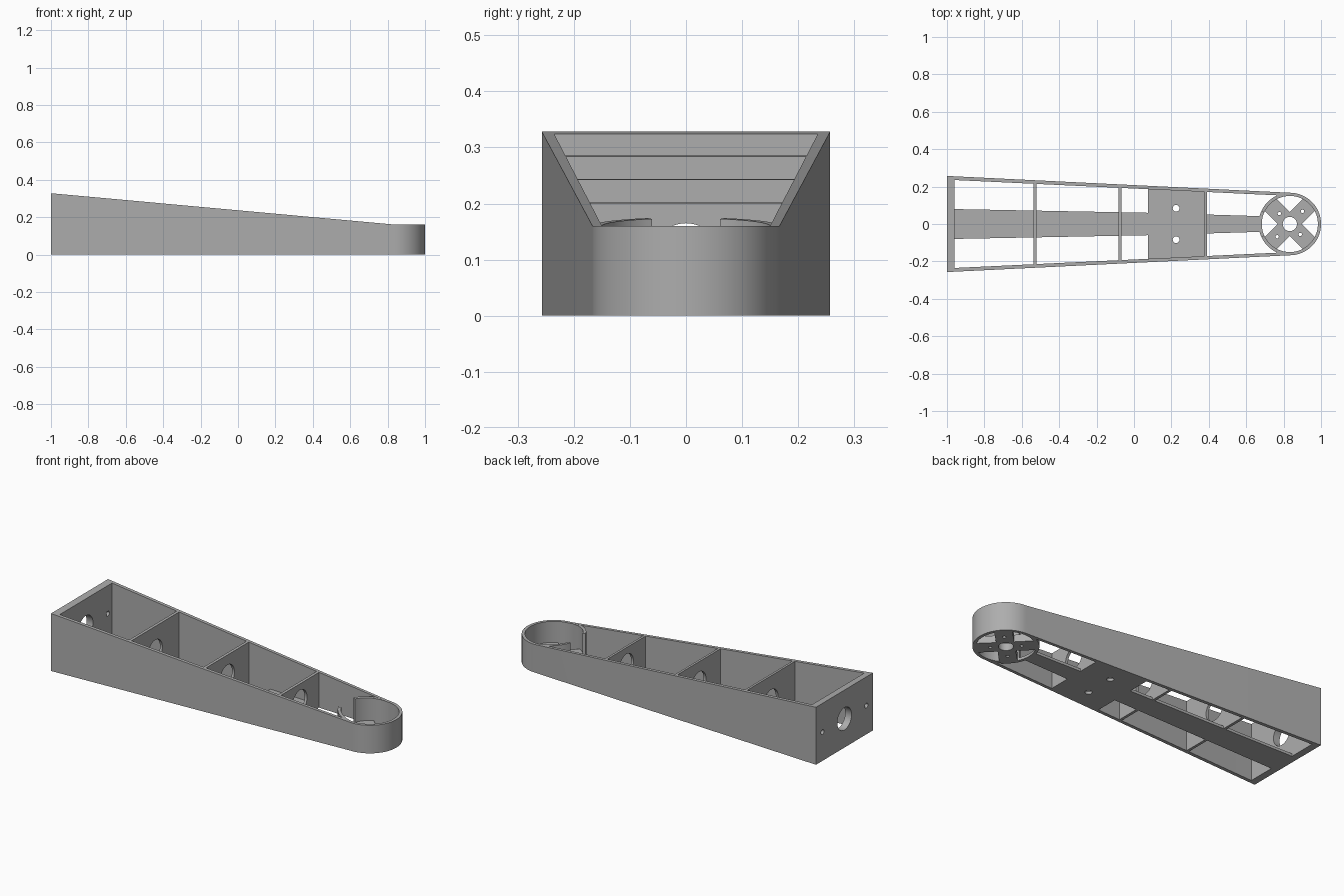
import bpy, bmesh
from math import sin, cos, radians, asin, pi

old = bpy.data.objects.get("Cube")
if old:
    bpy.data.objects.remove(old, do_unlink=True)

grey = bpy.data.materials.new("plain grey")
grey.use_nodes = True
COLOUR = (0.42, 0.42, 0.42, 1)
grey.diffuse_color = COLOUR
grey.node_tree.nodes["Principled BSDF"].inputs["Base Color"].default_value = COLOUR

HUB, R_OUT, R_IN = 0.833, 0.167, 0.15   # hub centre along x and ring radii
FLOOR = 0.015                           # floor plate thickness
TAN = 87.2                              # angle where the walls meet the ring


def top(x):
    """Height of the sloping upper edge."""
    return 0.16 + 0.168 * max(0, HUB - x) / (HUB + 1)


def half_width(x):
    """Half the outer width between the side walls."""
    return 0.257 - 0.0489 * (x + 1)


def finish(name, bm):
    bmesh.ops.recalc_face_normals(bm, faces=bm.faces)
    mesh = bpy.data.meshes.new(name)
    bm.to_mesh(mesh)
    bm.free()
    ob = bpy.data.objects.new(name, mesh)
    bpy.context.collection.objects.link(ob)
    mesh.materials.append(grey)
    bpy.ops.object.select_all(action='DESELECT')
    ob.select_set(True)
    bpy.context.view_layer.objects.active = ob
    bpy.ops.object.shade_smooth_by_angle(angle=radians(30))
    return ob


def circle(u, v, r, n=32):
    return [(u + r * cos(2 * pi * i / n), v + r * sin(2 * pi * i / n)) for i in range(n)]


def slab(name, loops, place, shift):
    """Fill an outline with holes, then thicken it along shift."""
    bm = bmesh.new()
    edges = []
    for loop in loops:
        vs = [bm.verts.new(place(u, v)) for u, v in loop]
        edges += [bm.edges.new((vs[i - 1], vs[i])) for i in range(len(vs))]
    bmesh.ops.triangle_fill(bm, edges=edges, use_beauty=True, use_dissolve=False)
    new = bmesh.ops.extrude_face_region(bm, geom=bm.faces[:])["geom"]
    bmesh.ops.translate(bm, vec=shift, verts=[g for g in new if isinstance(g, bmesh.types.BMVert)])
    for v in bm.verts:
        v.co.z = min(v.co.z, top(v.co.x))
    return finish(name, bm)


def band(name, outer, inner, height):
    """Upright wall between two matching paths."""
    bm = bmesh.new()
    rows = []
    for a, b in zip(outer, inner):
        rows.append([bm.verts.new(p) for p in (
            (*a, 0), (*a, height(a[0])), (*b, height(b[0])), (*b, 0))])
    for p, q in zip(rows, rows[1:]):
        for i in range(4):
            bm.faces.new((p[i - 1], p[i], q[i], q[i - 1]))
    bm.faces.new(rows[0])
    bm.faces.new(rows[-1])
    return finish(name, bm)


def arc(r, start, end, n):
    angles = [radians(start + (end - start) * i / n) for i in range(n + 1)]
    return [(HUB + r * cos(a), r * sin(a)) for a in angles]


# Tapered side walls running round the hub in one piece
w = half_width(-1)
band("side_walls",
     [(-1, w)] + arc(R_OUT, TAN, -TAN, 48) + [(-1, -w)],
     [(-1, w - 0.02)] + arc(R_IN, TAN, -TAN, 48) + [(-1, 0.02 - w)], top)

# Inner half of the hub ring, open in the middle above a low sill
for name, a, b, h in (("ring_left", TAN, 156, top),
                      ("ring_right", -TAN, -156, top),
                      ("ring_sill", 156, 204, lambda x: FLOOR)):
    band(name, arc(R_OUT, a, b, 16), arc(R_IN, a, b, 16), h)

# End wall and ribs, each with a round hole at half height
for name, x, thick in (("end_wall", -1, 0.04), ("rear_rib", -0.537, 0.015),
                       ("middle_rib", -0.082, 0.015), ("front_rib", 0.376, 0.015)):
    w, h = half_width(x + thick) - 0.01, top(x)
    loops = [[(-w, 0), (w, 0), (w, h), (-w, h)], circle(0, h / 2, 0.064)]
    if name == "end_wall":
        loops += [circle(s * 0.198, h / 2, 0.014, 16) for s in (-1, 1)]
    slab(name, loops, lambda u, v: (x, u, v), (thick, 0, 0))

# Floor spine widening into a mounting plate
half = [(-0.97, 0.08), (0.075, 0.06), (0.075, half_width(0.075) - 0.015),
        (0.376, half_width(0.376) - 0.015), (0.376, 0.051), (0.675, 0.042)]
outline = half + [(x, -y) for x, y in reversed(half)]
slab("floor_spine", [outline] + [circle(0.225, s * 0.084, 0.018) for s in (-1, 1)],
     lambda u, v: (u, v, 0), (0, 0, FLOOR))

# Four-armed hub plate with centre bore and screw holes
ARM = 0.045
spread = asin(ARM / R_IN)
cross, screws = [], []
for k in range(4):
    a = pi / 4 + k * pi / 2
    for d in (-spread, 0, spread):
        cross.append((HUB + 0.153 * cos(a + d), 0.153 * sin(a + d)))
    cross.append((HUB + ARM * 1.414 * cos(a + pi / 4), ARM * 1.414 * sin(a + pi / 4)))
    r = 0.096 if k % 2 == 0 else 0.079
    screws.append(circle(HUB + r * cos(a), r * sin(a), 0.009, 16))
slab("hub_cross", [cross, circle(HUB, 0, 0.038)] + screws,
     lambda u, v: (u, v, 0), (0, 0, 0.04))
